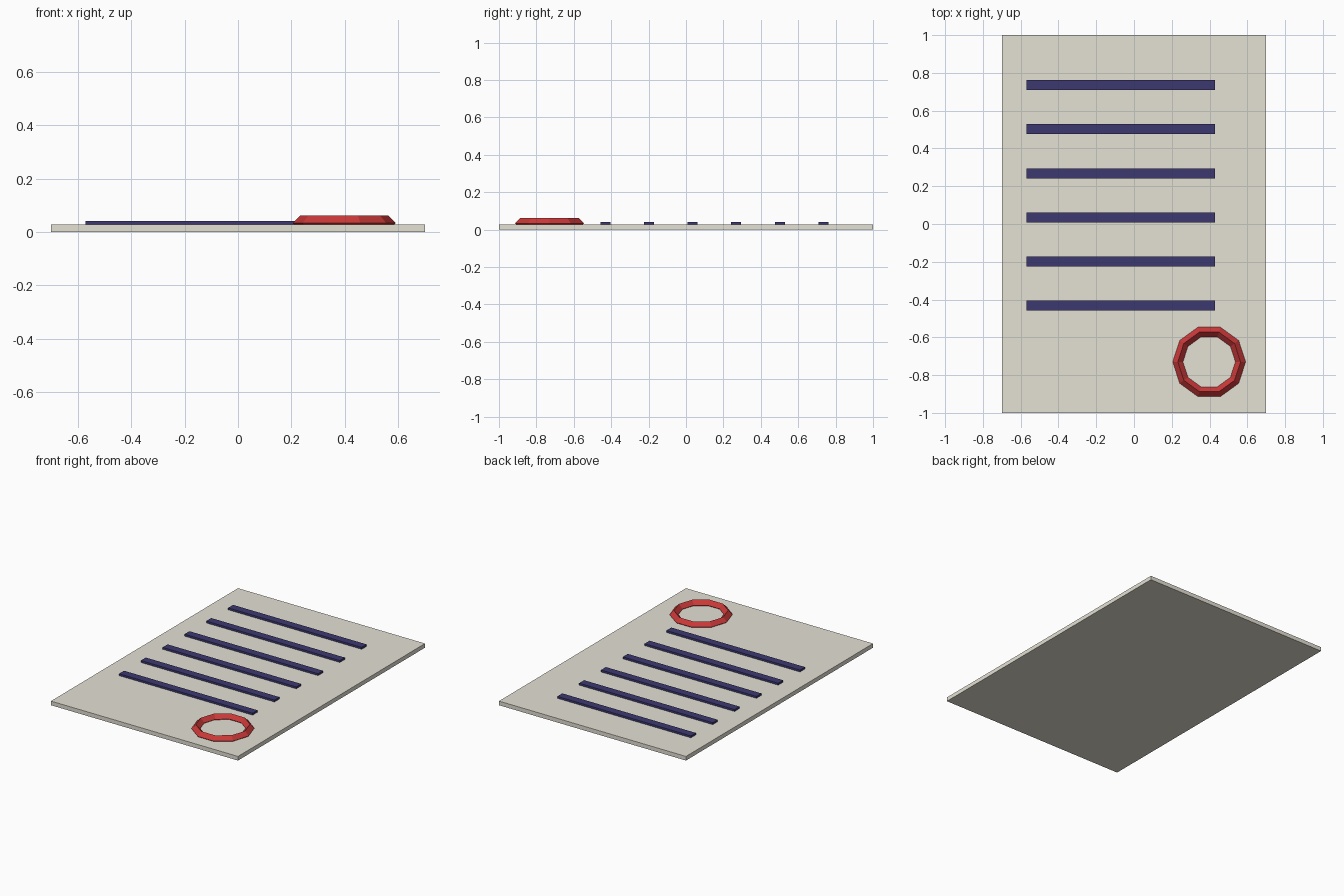
import bpy

if "Cube" in bpy.data.objects:
    bpy.data.objects.remove(bpy.data.objects["Cube"])

SHEET_T = 0.028


def material(name, color):
    mat = bpy.data.materials.new(name)
    mat.diffuse_color = (*color, 1.0)
    mat.use_nodes = True
    mat.node_tree.nodes["Principled BSDF"].inputs["Base Color"].default_value = mat.diffuse_color
    return mat


def box(name, center, size, mat):
    bpy.ops.mesh.primitive_cube_add(size=1, location=center)
    ob = bpy.context.object
    ob.name = name
    ob.scale = size
    bpy.ops.object.transform_apply(location=False, rotation=False, scale=True)
    ob.data.materials.append(mat)
    return ob


paper = material("paper", (0.78, 0.75, 0.66))
ink = material("ink", (0.045, 0.04, 0.16))
red = material("red_wax", (0.6, 0.04, 0.04))

# Sheet of paper lying flat
box("sheet", (0, 0, SHEET_T / 2), (1.4, 2.0, SHEET_T), paper)

# Six evenly spaced writing lines, resting on the sheet
for i in range(6):
    box(f"text_line_{i + 1}", (-0.07, 0.735 - i * 0.2333, 0.034),
        (1.0, 0.053, 0.014), ink)

# Ten-sided stamp ring with a diamond section, partly sunk in the sheet
bpy.ops.mesh.primitive_torus_add(major_segments=10, minor_segments=4,
                                 major_radius=0.166, minor_radius=0.027,
                                 location=(0.398, -0.73, 0.034))
ring = bpy.context.object
ring.name = "stamp_ring"
ring.data.materials.append(red)
ring.data.polygons.foreach_set("use_smooth", [False] * len(ring.data.polygons))
